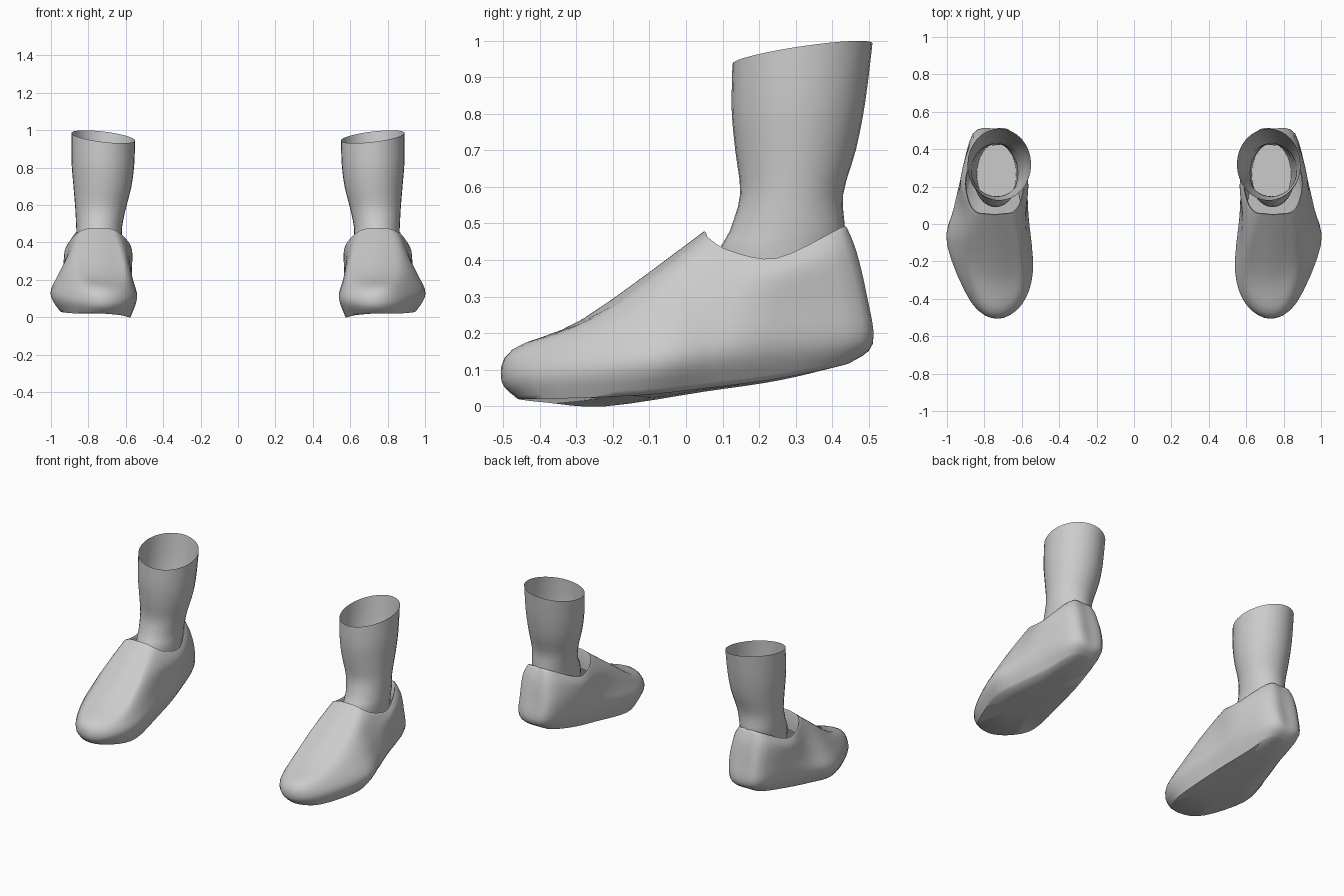
import bpy, bmesh, math
from mathutils import Vector

if "Cube" in bpy.data.objects:
    bpy.data.objects.remove(bpy.data.objects["Cube"], do_unlink=True)


def make_material(name, rgb):
    mat = bpy.data.materials.new(name)
    mat.use_nodes = True
    mat.diffuse_color = (*rgb, 1)
    mat.node_tree.nodes["Principled BSDF"].inputs["Base Color"].default_value = (*rgb, 1)
    return mat


grey = make_material("plain grey", (0.6, 0.6, 0.6))


def spline(a, b, c, d, t):
    """Catmull-Rom point between b and c."""
    return (2 * b + (c - a) * t + (2 * a - 5 * b + 4 * c - d) * t ** 2
            + (3 * b - a - 3 * c + d) * t ** 3) / 2


def smooth_path(points, closed, steps):
    n, out = len(points), []
    for i in range(n if closed else n - 1):
        ids = [i - 1, i, i + 1, i + 2]
        ids = [k % n if closed else min(max(k, 0), n - 1) for k in ids]
        out += [spline(*[points[k] for k in ids], s / steps) for s in range(steps)]
    return out if closed else out + [points[-1]]


def scaled(ring, factor, drop=0.0):
    centre = sum(ring, Vector()) / len(ring)
    return [centre + (p - centre) * factor - Vector((0, 0, drop)) for p in ring]


def loft(name, rings, side):
    """Skin a stack of rings; the first ring is capped, the last stays open."""
    bm = bmesh.new()
    rows = [[bm.verts.new((p.x * side, p.y, p.z)) for p in ring] for ring in rings]
    n = len(rows[0])
    for low, high in zip(rows, rows[1:]):
        for i in range(n):
            j = (i + 1) % n
            bm.faces.new((low[i], low[j], high[j], high[i]))
    bm.faces.new(rows[0][::-1])
    if side < 0:
        bmesh.ops.reverse_faces(bm, faces=bm.faces)
    mesh = bpy.data.meshes.new(name)
    bm.to_mesh(mesh)
    bm.free()
    mesh.materials.append(grey)
    obj = bpy.data.objects.new(name, mesh)
    bpy.context.collection.objects.link(obj)
    bpy.ops.object.select_all(action="DESELECT")
    obj.select_set(True)
    bpy.context.view_layer.objects.active = obj
    bpy.ops.object.shade_smooth_by_angle(angle=math.radians(60))


def outline(*points):
    return [Vector(p) for p in points]


# Shoe outlines: toe, round the outer side to the heel, back along the inner side
sole = outline((.73, -.46, .02), (.86, -.39, .02), (.95, -.13, .03), (.92, .06, .05),
               (.87, .25, .075), (.83, .42, .11), (.75, .45, .12), (.67, .42, .11),
               (.63, .25, .07), (.6, .05, .04), (.575, -.22, 0), (.62, -.38, .01))
welt = outline((.73, -.505, .07), (.87, -.42, .09), (1, -.11, .12), (.965, .08, .14),
               (.92, .25, .16), (.86, .48, .18), (.75, .51, .17), (.65, .48, .18),
               (.585, .25, .16), (.565, .05, .14), (.54, -.25, .1), (.6, -.43, .08))
wall = outline((.73, -.475, .155), (.84, -.4, .17), (.95, -.1, .23), (.94, .08, .25),
               (.925, .25, .28), (.86, .47, .3), (.75, .49, .3), (.64, .47, .3),
               (.57, .25, .28), (.575, .05, .25), (.56, -.23, .18), (.61, -.4, .155))
vamp = outline((.73, -.28, .24), (.82, -.23, .26), (.89, -.07, .34), (.91, .09, .35),
               (.925, .25, .36), (.86, .44, .42), (.75, .465, .42), (.65, .44, .42),
               (.57, .25, .36), (.58, .07, .35), (.6, -.12, .32), (.63, -.24, .25))
rim = outline((.745, .045, .475), (.8, .05, .472), (.85, .06, .455), (.89, .12, .42),
              (.905, .25, .4), (.84, .42, .48), (.75, .435, .49), (.67, .42, .48),
              (.585, .25, .4), (.6, .12, .42), (.64, .06, .455), (.69, .05, .472))

columns = [smooth_path(list(col), False, 4) for col in zip(sole, welt, wall, vamp, rim)]
shell = [smooth_path(list(ring), True, 4) for ring in zip(*columns)]
lip = shell[-1]
shoe_rings = ([scaled(shell[0], .5, .004)] + shell
              + [scaled(lip, .97, -.004), scaled(lip, .94, .008), scaled(lip, .95, .12)])

# Leg levels: height, inner x, outer x, front y, back y, slant of the cut
leg_levels = [(.12, .63, .84, .1, .43, 0), (.4, .62, .86, .09, .43, 0),
              (.48, .62, .865, .12, .435, 0), (.58, .6, .87, .148, .43, 0),
              (.7, .57, .88, .135, .465, .1), (.82, .555, .89, .125, .49, .4),
              (.965, .55, .89, .127, .51, 1)]


def leg_ring(z, x0, x1, y0, y1, slant):
    ring = []
    for i in range(32):
        c, s = math.cos(math.tau * i / 32), math.sin(math.tau * i / 32)
        ring.append(Vector(((x0 + x1) / 2 + c * (x1 - x0) / 2,
                            (y0 + y1) / 2 + s * (y1 - y0) / 2,
                            z + slant * (.02 * c + .028 * s))))
    return ring


leg_columns = [smooth_path(list(col), False, 3)
               for col in zip(*[leg_ring(*level) for level in leg_levels])]
leg_rings = list(zip(*leg_columns))

# Matching pair
for label, side in (("left", 1), ("right", -1)):
    loft(label + "_shoe", shoe_rings, side)
    loft(label + "_leg", leg_rings, side)
